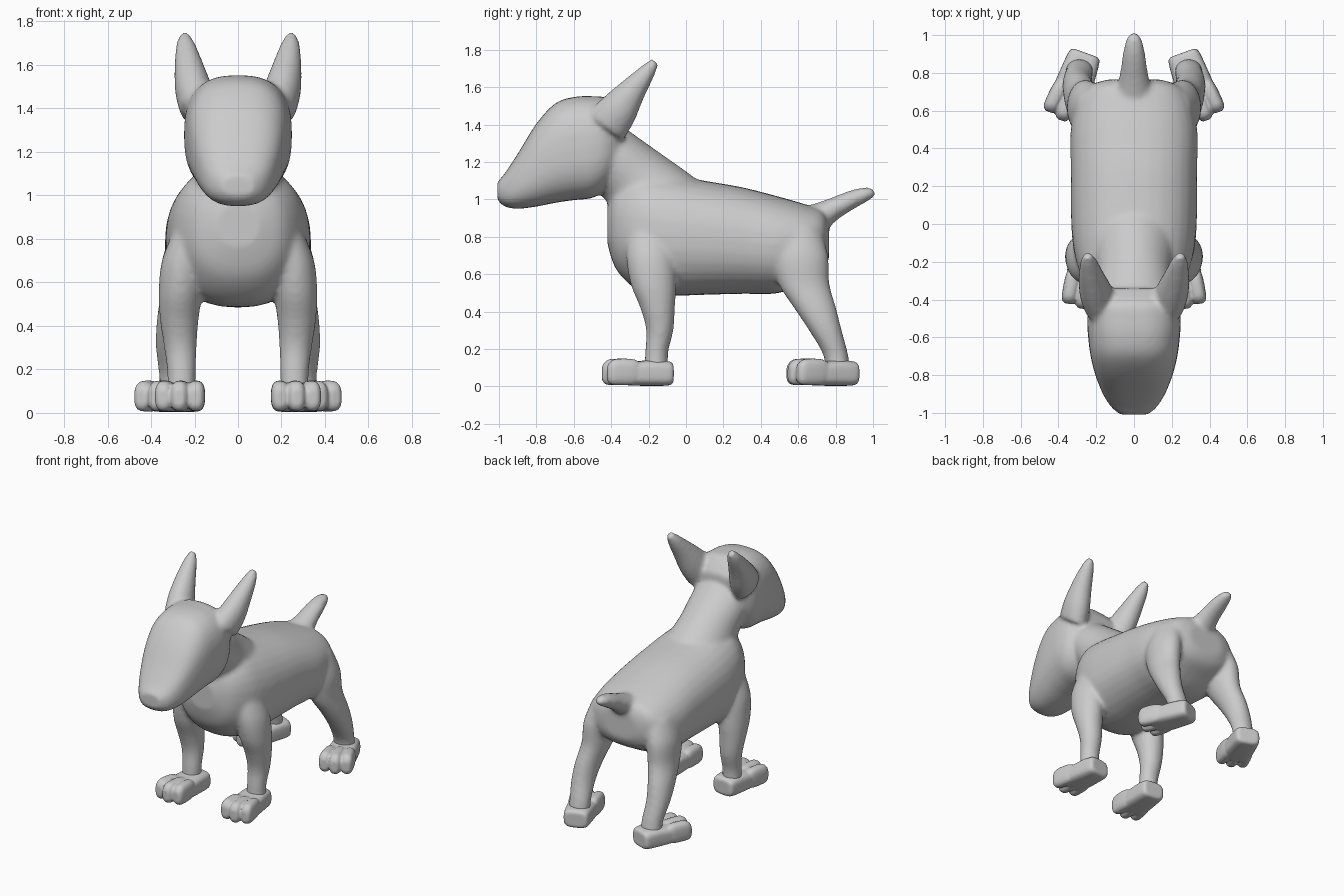
import bpy, bmesh, math
from mathutils import Vector, Matrix

if "Cube" in bpy.data.objects:
    bpy.data.objects.remove(bpy.data.objects["Cube"])

coat = bpy.data.materials.new("coat grey")
coat.use_nodes = True
coat.diffuse_color = (0.6, 0.6, 0.6, 1)
coat.node_tree.nodes["Principled BSDF"].inputs["Base Color"].default_value = coat.diffuse_color


def smooth_rows(rows, steps=5):
    """Catmull-Rom interpolation through the control sections."""
    rows = [Vector(r) for r in rows]
    out = []
    for i in range(len(rows) - 1):
        b, c = rows[i], rows[i + 1]
        a = rows[i - 1] if i else b
        d = rows[i + 2] if i + 2 < len(rows) else c
        for k in range(steps):
            t = k / steps
            out.append(b + (c - a) * t / 2 + (a * 2 - b * 5 + c * 4 - d) * t * t / 2
                       + (b * 3 - a - c * 3 + d) * t ** 3 / 2)
    return out + [rows[-1]]


def loft(bm, rows, normal, power=2.0, sides=32, matrix=Matrix()):
    """Closed tube of superellipse sections (x, y, z, half width, half depth)."""
    n = Vector(normal).normalized()
    u = (Vector((1, 0, 0)) - n * n.x).normalized()
    v = n.cross(u)
    rings = []
    for x, y, z, ru, rv in smooth_rows(rows):
        ring = []
        for k in range(sides):
            a = math.tau * k / sides
            c, s = math.cos(a), math.sin(a)
            p = (u * math.copysign(abs(c) ** (2 / power), c) * max(ru, 0.004)
                 + v * math.copysign(abs(s) ** (2 / power), s) * max(rv, 0.004))
            ring.append(bm.verts.new(matrix @ (Vector((x, y, z)) + p)))
        rings.append(ring)
    faces = [bm.faces.new(rings[0][::-1]), bm.faces.new(rings[-1])]
    for r, q in zip(rings, rings[1:]):
        for k in range(sides):
            j = (k + 1) % sides
            faces.append(bm.faces.new((r[k], r[j], q[j], q[k])))
    bmesh.ops.recalc_face_normals(bm, faces=faces)


def fused_object(name, bm, voxel, relax):
    """Melt the overlapping lofts into one smooth skin."""
    mesh = bpy.data.meshes.new(name)
    bm.to_mesh(mesh)
    bm.free()
    mesh.materials.append(coat)
    ob = bpy.data.objects.new(name, mesh)
    bpy.context.collection.objects.link(ob)
    rm = ob.modifiers.new("fuse", "REMESH")
    rm.mode = "VOXEL"
    rm.voxel_size = voxel
    rm.use_smooth_shade = True
    sm = ob.modifiers.new("relax", "SMOOTH")
    sm.factor = 0.5
    sm.iterations = relax
    for poly in mesh.polygons:
        poly.use_smooth = True
    return ob


bm = bmesh.new()

# Torso, chest to rump
loft(bm, [(0, -.42, .86, .10, .10), (0, -.37, .85, .21, .23), (0, -.25, .83, .29, .32),
          (0, -.1, .81, .325, .325), (0, .1, .795, .335, .305), (0, .3, .78, .335, .285),
          (0, .5, .757, .335, .257), (0, .65, .77, .30, .20), (0, .73, .78, .24, .16),
          (0, .765, .78, .14, .10)], (0, 1, 0), 2.3)

# Neck
loft(bm, [(0, 0, .84, .27, .25), (0, -.15, .98, .23, .235), (0, -.26, 1.1, .2, .20),
          (0, -.38, 1.22, .2, .17), (0, -.47, 1.32, .18, .14)], (0, -.61, .79))

# Egg-shaped head, snout to crown
loft(bm, [(0, -1.008, 1.045, .075, .05), (0, -.97, 1.05, .12, .088),
          (0, -.9, 1.097, .165, .147), (0, -.8, 1.183, .205, .222),
          (0, -.7, 1.247, .23, .266), (0, -.6, 1.272, .243, .276),
          (0, -.5, 1.28, .248, .272), (0, -.42, 1.3, .23, .24),
          (0, -.34, 1.32, .17, .13)], (0, 1, 0), 2.6)

# Tail
loft(bm, [(0, .6, .84, .13, .11), (0, .7, .895, .1, .083), (0, .79, .95, .076, .06),
          (0, .9, 1.005, .06, .048), (0, .975, 1.033, .042, .035),
          (0, 1.008, 1.043, .02, .018)], (0, .9, .42))

for side in (-1, 1):
    mirror = Matrix.Diagonal((side, 1, 1, 1))
    # Ear
    loft(bm, [(.18, -.43, 1.39, .085, .12), (.203, -.36, 1.48, .086, .105),
              (.225, -.28, 1.59, .068, .072), (.24, -.205, 1.685, .046, .044),
              (.246, -.165, 1.738, .024, .024)], (.1, .62, .78), matrix=mirror)
    # Front leg
    loft(bm, [(.26, -.16, .06, .065, .065), (.26, -.157, .18, .065, .062),
              (.265, -.14, .3, .075, .073), (.27, -.152, .42, .088, .093),
              (.265, -.175, .55, .1, .122), (.25, -.19, .7, .1, .13),
              (.21, -.2, .85, .08, .11)], (0, 0, 1), matrix=mirror)
    # Hind leg
    loft(bm, [(.29, .815, .06, .075, .065), (.29, .80, .17, .073, .067),
              (.3, .745, .3, .078, .088), (.29, .69, .42, .084, .113),
              (.265, .63, .55, .092, .137), (.25, .61, .7, .1, .15),
              (.2, .6, .85, .1, .12)], (0, 0, 1), matrix=mirror)

fused_object("body", bm, .014, 9)


# Paw with a boxy sole and three rounded toes
def paw(name, x, y, turn, side):
    place = (Matrix.Diagonal((side, 1, 1, 1)) @ Matrix.Translation((x, y, 0))
             @ Matrix.Rotation(turn, 4, "Z"))
    bm = bmesh.new()
    loft(bm, [(0, .065, .07, .065, .045), (0, .045, .07, .085, .064), (0, -.05, .072, .095, .069),
              (0, -.16, .067, .1, .062), (0, -.21, .06, .085, .05)], (0, 1, 0), 3.5, matrix=place)
    for k in (-1, 0, 1):
        tip = -.315 + .02 * abs(k)
        loft(bm, [(k * .06, -.1, .075, .025, .04), (k * .065, -.15, .077, .04, .068),
                  (k * .074, tip + .05, .077, .041, .07), (k * .075, tip + .015, .072, .035, .058),
                  (k * .075, tip, .07, .02, .035)], (0, 1, 0), 2.7, matrix=place)
    fused_object(name, bm, .008, 3)


for side, label in ((1, "left"), (-1, "right")):
    paw("front_paw_" + label, .245, -.135, math.radians(5), side)
    paw("hind_paw_" + label, .278, .845, math.radians(20), side)
